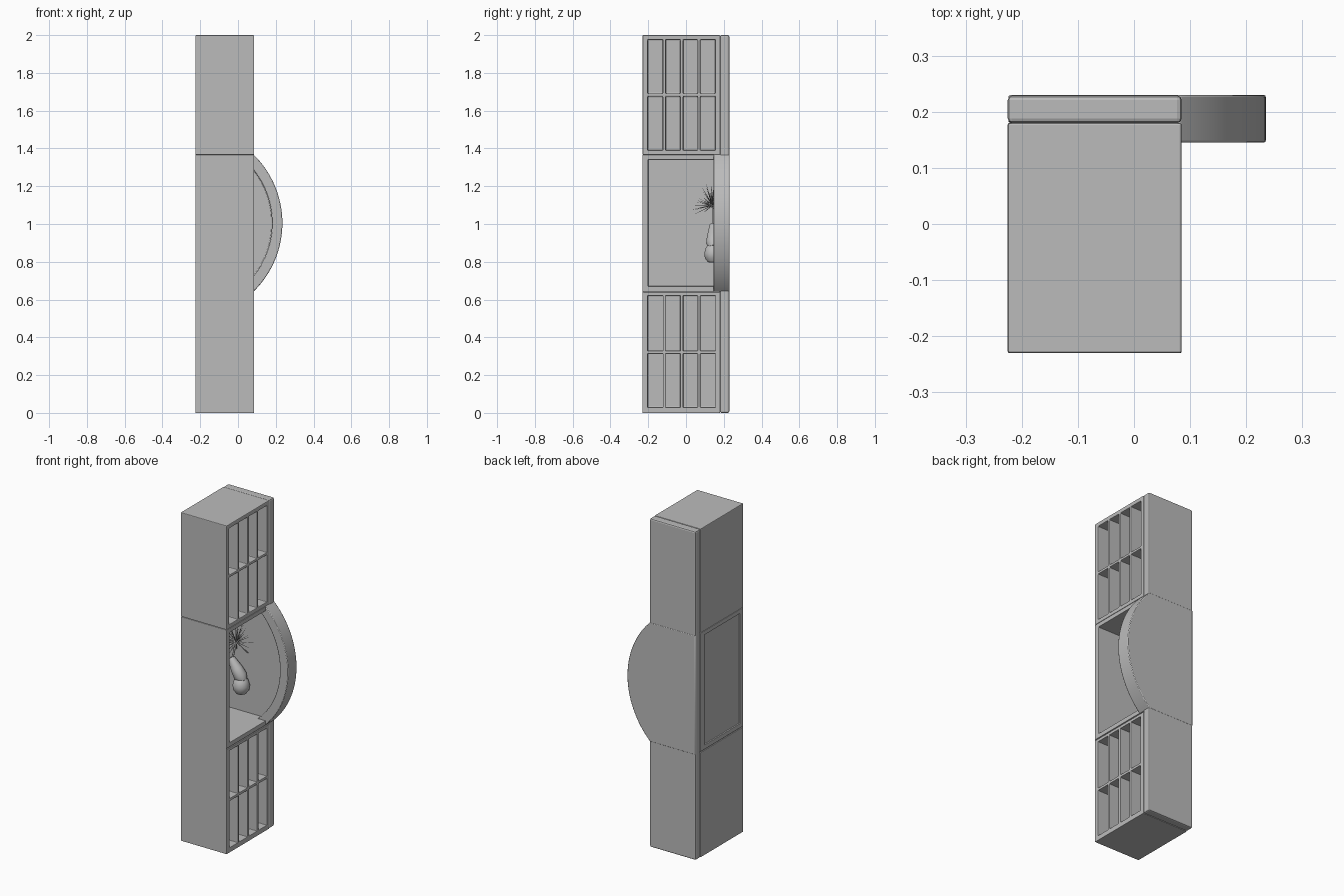
import bpy, bmesh, math, random
from mathutils import Matrix, Vector

cube = bpy.data.objects.get("Cube")
if cube:
    bpy.data.objects.remove(cube, do_unlink=True)

grey = bpy.data.materials.new("plain_grey")
grey.use_nodes = True
grey.diffuse_color = (0.5, 0.5, 0.5, 1)
grey.node_tree.nodes["Principled BSDF"].inputs["Base Color"].default_value = (0.5, 0.5, 0.5, 1)


def finish(name, bm):
    bmesh.ops.recalc_face_normals(bm, faces=bm.faces)
    mesh = bpy.data.meshes.new(name)
    bm.to_mesh(mesh)
    bm.free()
    mesh.materials.append(grey)
    ob = bpy.data.objects.new(name, mesh)
    bpy.context.collection.objects.link(ob)
    return ob


def boxes(name, spans):
    """One mesh holding a box for each (x, y, z) set of low/high spans."""
    bm = bmesh.new()
    for span in spans:
        size = [hi - lo for lo, hi in span]
        mid = [(hi + lo) / 2 for lo, hi in span]
        bmesh.ops.create_cube(bm, size=1, matrix=Matrix.Translation(mid) @ Matrix.Diagonal((*size, 1)))
    return finish(name, bm)


def activate(ob):
    bpy.ops.object.select_all(action="DESELECT")
    ob.select_set(True)
    bpy.context.view_layer.objects.active = ob


def carve(ob, cutter):
    mod = ob.modifiers.new("carve", "BOOLEAN")
    mod.operation, mod.solver, mod.object = "DIFFERENCE", "EXACT", cutter
    activate(ob)
    bpy.ops.object.modifier_apply(modifier=mod.name)
    bpy.data.objects.remove(cutter, do_unlink=True)


def soften(ob, width=0.005):
    mod = ob.modifiers.new("soft_edges", "BEVEL")
    mod.width, mod.segments, mod.limit_method = width, 2, "ANGLE"
    mod.angle_limit = math.radians(40)


def smooth(ob):
    activate(ob)
    bpy.ops.object.shade_smooth_by_angle(angle=math.radians(35))


LEFT, RIGHT, FRONT, BACK, SEAM = -0.225, 0.085, -0.23, 0.23, 0.18
OPEN = (-0.205, 0.2)
columns = [(-0.203, -0.122), (-0.108, -0.03), (-0.015, 0.062), (0.076, 0.156)]


def pigeonholes(rows):
    return [(OPEN, col, row) for row in rows for col in columns]


# Lower cabinet with shelf cells, tall niche, outer recess and seam grooves
lower = boxes("lower_cabinet", [((LEFT, RIGHT), (FRONT, SEAM), (0, 1.365))])
carve(lower, boxes("lower_cutter", pigeonholes([(0.03, 0.313), (0.329, 0.62)]) + [
    (OPEN, (-0.2, 0.3), (0.67, 1.34)),
    ((-0.3, -0.217), (-0.2, 0.14), (0.67, 1.34)),
    ((RIGHT - 0.006, 0.2), (-0.225, 0.3), (0.638, 0.643)),
    ((-0.3, LEFT + 0.005), (-0.225, 0.3), (0.638, 0.643))]))
soften(lower, 0.003)

# Upper cabinet
upper = boxes("upper_cabinet", [((LEFT, RIGHT), (FRONT, SEAM), (1.366, 2))])
carve(upper, boxes("upper_cutter", pigeonholes([(1.39, 1.675), (1.691, 1.975)])))
soften(upper, 0.004)

# Full-height back board
soften(boxes("back_board", [((LEFT, RIGHT), (SEAM, BACK - 0.001), (0, 2))]), 0.008)

# Rounded back panel with a raised rim
CENTRE, RADIUS, HALF = Vector((-0.272, 0, 1.005)), 0.507, 0.363
bm = bmesh.new()
reach = math.asin(HALF / RADIUS)
outline = [Vector((LEFT + 0.001, 0, CENTRE.z + HALF)), Vector((LEFT + 0.001, 0, CENTRE.z - HALF))]
for i in range(41):
    a = reach * (i / 20 - 1)
    outline.append(CENTRE + RADIUS * Vector((math.cos(a), 0, math.sin(a))))
face = bm.faces.new([bm.verts.new(p + Vector((0, 0.145, 0))) for p in outline])
side = bmesh.ops.extrude_face_region(bm, geom=[face])["geom"]
bmesh.ops.translate(bm, verts=[v for v in side if isinstance(v, bmesh.types.BMVert)],
                    vec=(0, BACK - 0.145, 0))
panel = finish("round_back_panel", bm)
bm = bmesh.new()
place = Matrix.Translation(CENTRE + Vector((0, 0.08, 0))) @ Matrix.Rotation(math.pi / 2, 4, "X")
bmesh.ops.create_cone(bm, cap_ends=True, segments=128, radius1=0.452, radius2=0.452,
                      depth=0.2, matrix=place)
carve(panel, finish("panel_cutter", bm))
smooth(panel)
soften(panel, 0.004)


def lathe(name, profile, location, lean=0):
    bm = bmesh.new()
    verts = [bm.verts.new((r, 0, z)) for r, z in profile]
    edges = [bm.edges.new(pair) for pair in zip(verts, verts[1:])]
    bmesh.ops.spin(bm, geom=verts + edges, cent=(0, 0, 0), axis=(0, 0, 1),
                   angle=math.tau, steps=24)
    bmesh.ops.remove_doubles(bm, verts=bm.verts, dist=0.0001)
    ob = finish(name, bm)
    ob.location, ob.rotation_euler = location, (0, lean, 0)
    smooth(ob)


# Rounded pot and leaning vase
lathe("round_pot", [(0, 0), (0.03, 0.003), (0.045, 0.025), (0.048, 0.05), (0.04, 0.08),
                    (0.022, 0.1), (0, 0.103)], (-0.08, 0.145, 0.795))
lathe("leaning_vase", [(0, 0), (0.025, 0.005), (0.038, 0.035), (0.034, 0.08), (0.022, 0.14),
                       (0.02, 0.15), (0, 0.15)], (-0.065, 0.145, 0.87), -0.6)

# Spiky plant: thin tapered leaves fanning from one crown
random.seed(4)
bm = bmesh.new()
crown = Vector((-0.11, 0.14, 1.1))
for i in range(44):
    turn = i * 2.4
    rise = random.uniform(-0.6, 1.3)
    aim = Vector((math.cos(turn) * math.cos(rise), math.sin(turn) * math.cos(rise), math.sin(rise)))
    length = random.uniform(0.08, 0.13)
    if aim.y > 0:
        aim.y *= 0.3
    fit = Matrix.Translation(crown + aim * length / 2) @ aim.to_track_quat("Z", "Y").to_matrix().to_4x4()
    bmesh.ops.create_cone(bm, cap_ends=True, segments=4, radius1=0.005, radius2=0.0005,
                          depth=length, matrix=fit @ Matrix.Diagonal((1, 0.5, 1, 1)))
finish("spiky_plant", bm)
lathe("plant_stem", [(0.006, 0), (0.005, 0.1), (0, 0.105)], (-0.14, 0.145, 0.99), 0.25)
